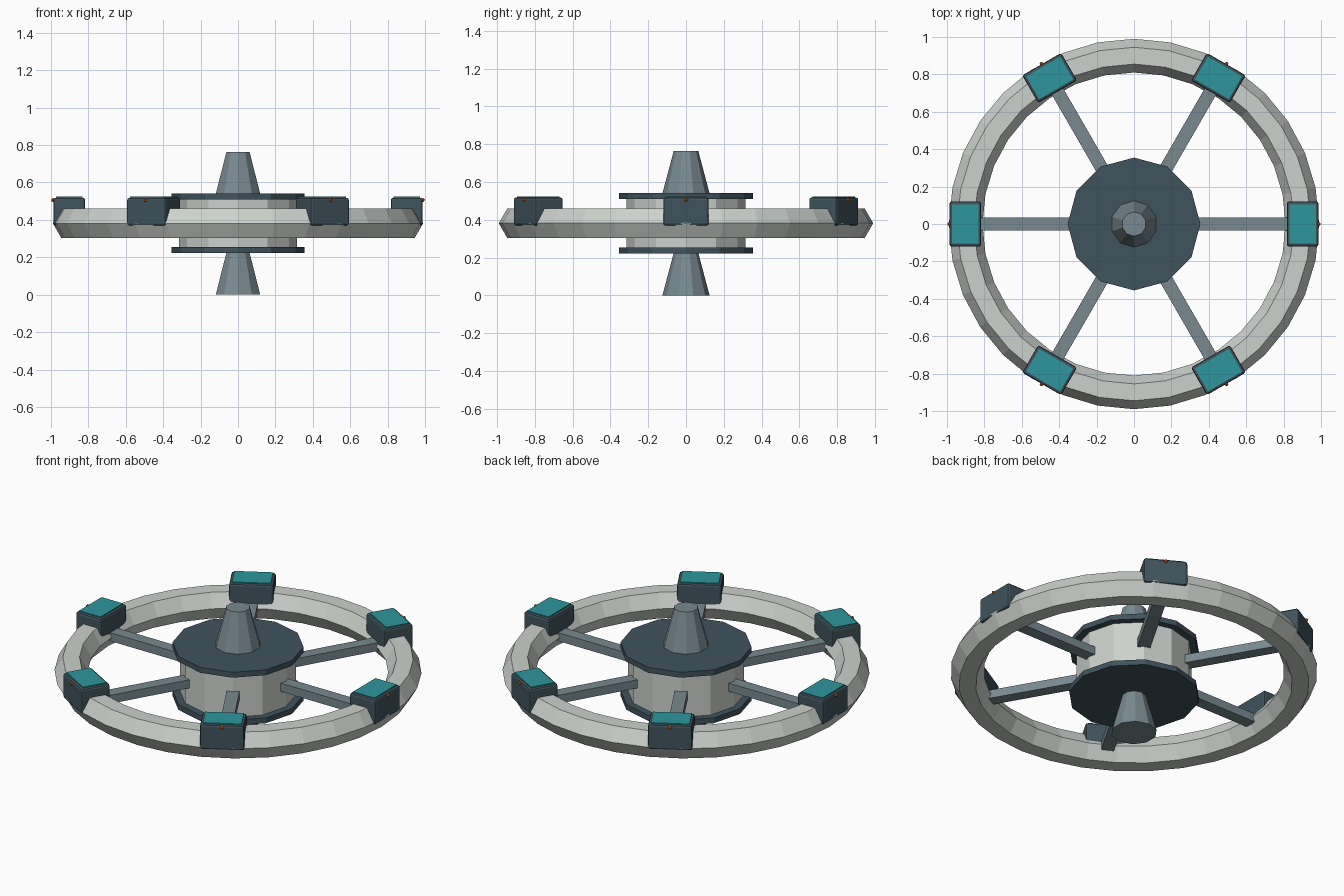
import bpy
import math
from mathutils import Matrix, Vector

cube = bpy.data.objects.get("Cube")
if cube:
    bpy.data.objects.remove(cube, do_unlink=True)

MID = 0.382        # height of the wheel plane
RING_R = 0.9       # centre line of the rim
SPOKES = 6


def linear(c):
    return c / 12.92 if c <= 0.04045 else ((c + 0.055) / 1.055) ** 2.4


def material(name, *srgb):
    rgba = [linear(c) for c in srgb] + [1.0]
    mat = bpy.data.materials.new(name)
    mat.use_nodes = True
    mat.diffuse_color = rgba
    bsdf = mat.node_tree.nodes["Principled BSDF"]
    bsdf.inputs["Base Color"].default_value = rgba
    bsdf.inputs["Roughness"].default_value = 0.7
    return mat


HULL = material("pale hull", 0.80, 0.82, 0.80)
DARK = material("dark slate", 0.25, 0.325, 0.365)
STEEL = material("steel grey", 0.47, 0.54, 0.57)
TEAL = material("teal panel", 0.18, 0.59, 0.61)
AMBER = material("amber light", 0.90, 0.45, 0.15)


def finish(name, mat):
    obj = bpy.context.object
    obj.name = name
    obj.data.materials.append(mat)
    return obj


def cone(name, mat, sides, r_low, r_high, z_low, z_high):
    bpy.ops.mesh.primitive_cone_add(
        vertices=sides, radius1=r_low, radius2=r_high,
        depth=z_high - z_low, location=(0, 0, (z_low + z_high) / 2))
    return finish(name, mat)


def radial_box(name, mat, angle, radius, z, size, bevel=0.0):
    """Box of size (radial, tangential, vertical), turned about the hub."""
    bpy.ops.mesh.primitive_cube_add(size=1)
    obj = finish(name, mat)
    obj.data.transform(Matrix.Diagonal(Vector(size).to_4d()))
    obj.location = (radius * math.cos(angle), radius * math.sin(angle), z)
    obj.rotation_euler.z = angle
    if bevel:
        mod = obj.modifiers.new("edge", "BEVEL")
        mod.width = bevel
        mod.segments = 2
    return obj


# Rim: hexagonal tube
bpy.ops.mesh.primitive_torus_add(
    major_segments=32, minor_segments=6, major_radius=RING_R,
    minor_radius=0.09, location=(0, 0, MID))
rim = finish("rim", HULL)
for poly in rim.data.polygons:
    poly.use_smooth = False

# Hub drum with its two end plates
cone("hub_drum", HULL, 12, 0.315, 0.315, MID - 0.14, MID + 0.14)
cone("upper_plate", DARK, 12, 0.355, 0.355, MID + 0.127, MID + 0.159)
cone("lower_plate", DARK, 12, 0.355, 0.355, MID - 0.159, MID - 0.127)

# Docking cones, both wider at the bottom
cone("upper_cone", STEEL, 10, 0.125, 0.065, MID + 0.157, 2 * MID)
cone("lower_cone", STEEL, 10, 0.125, 0.065, 0, MID - 0.157)

# Spokes and the pods at their ends
for i in range(SPOKES):
    a = i * math.tau / SPOKES
    radial_box(f"spoke_{i}", STEEL, a, 0.56, MID, (0.58, 0.07, 0.05))
    radial_box(f"pod_{i}", DARK, a, 0.902, 0.444, (0.17, 0.24, 0.148), 0.012)
    radial_box(f"pod_roof_panel_{i}", TEAL, a, 0.902, 0.52, (0.14, 0.21, 0.008))
    bpy.ops.mesh.primitive_ico_sphere_add(
        subdivisions=1, radius=0.011,
        location=(0.989 * math.cos(a), 0.989 * math.sin(a), 0.506))
    finish(f"pod_light_{i}", AMBER)
